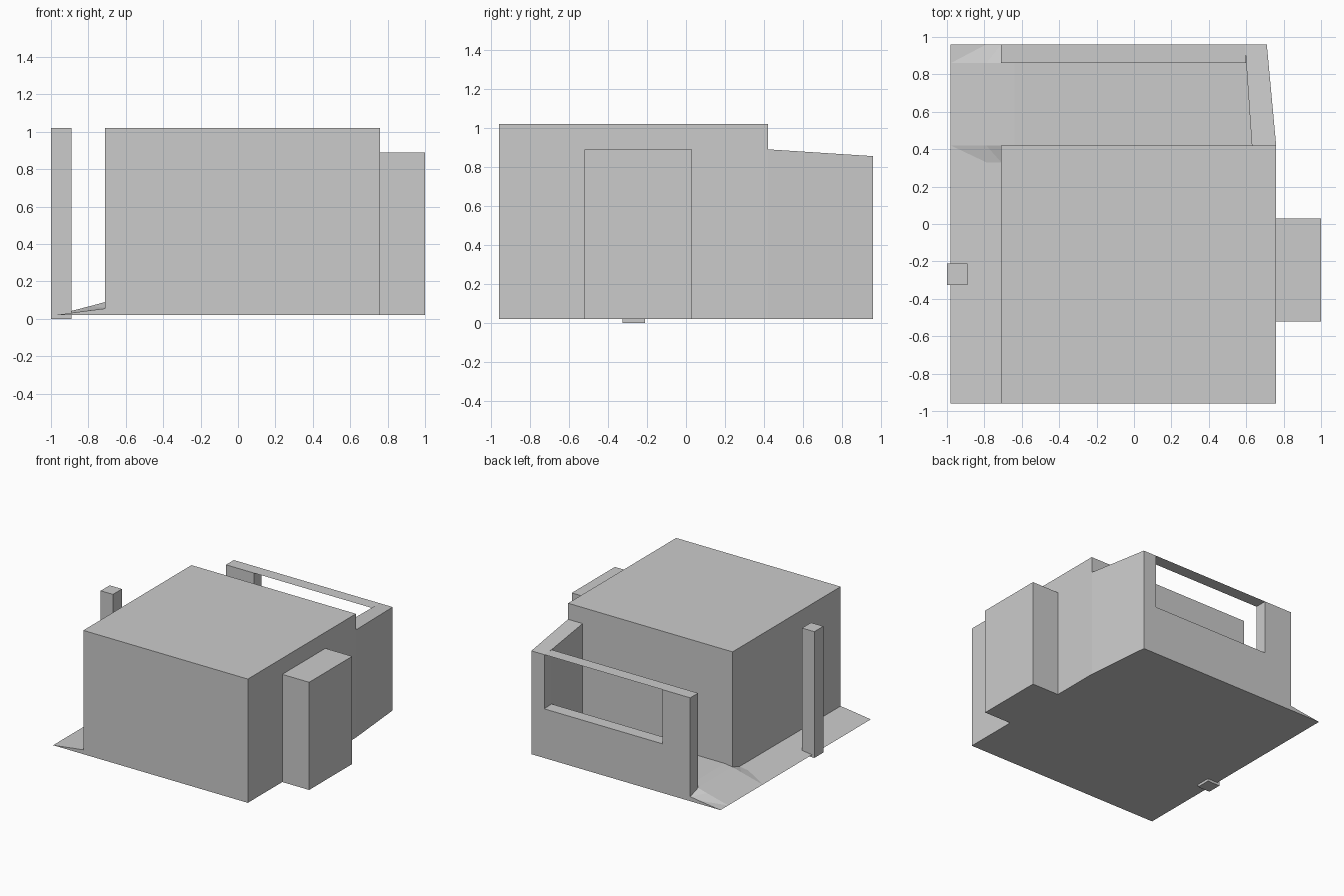
import bpy, bmesh
from mathutils import Vector

if "Cube" in bpy.data.objects:
    bpy.data.objects.remove(bpy.data.objects["Cube"])

BASE, EAVE, ROOF = 0.02, 0.855, 1.02


def finish(name, bm):
    mesh = bpy.data.meshes.new(name)
    bm.to_mesh(mesh)
    bm.free()
    obj = bpy.data.objects.new(name, mesh)
    bpy.context.collection.objects.link(obj)
    return obj


def prism(name, outline, sweep, top=None):
    """Extrude a planar outline; top(v) may adjust the height of moved points."""
    bm = bmesh.new()
    low = [bm.verts.new(p) for p in outline]
    high = [bm.verts.new(Vector(p) + Vector(sweep)) for p in outline]
    if top:
        for v in high:
            v.co.z = top(v.co)
    bm.faces.new(low)
    bm.faces.new(high)
    n = len(low)
    for i in range(n):
        j = (i + 1) % n
        bm.faces.new((low[i], low[j], high[j], high[i]))
    bmesh.ops.recalc_face_normals(bm, faces=bm.faces)
    return finish(name, bm)


def box(name, x0, x1, y0, y1, z0, z1):
    return prism(name, [(x0, y0, z0), (x1, y0, z0), (x1, y1, z0), (x0, y1, z0)],
                 (0, 0, z1 - z0))


def sheets(name, polygons):
    bm = bmesh.new()
    for poly in polygons:
        bm.faces.new([bm.verts.new(p) for p in poly])
    bmesh.ops.remove_doubles(bm, verts=bm.verts, dist=0.0005)
    return finish(name, bm)


def rect(x0, x1, y0, y1, z):
    return [(x0, y0, z), (x1, y0, z), (x1, y1, z), (x0, y1, z)]


# main block with the side stack
house = box("house_body", -0.71, 0.76, -0.96, 0.42, BASE, ROOF)
stack = box("side_stack", 0.60, 1.00, -0.52, 0.03, BASE, 0.89)

# terrace walls: sloping side wall and back wall with a window opening
side = [(0.70, 0.30), (0.76, 0.42), (0.71, 0.96), (0.594, 0.96),
        (0.60, 0.86), (0.63, 0.42), (0.63, 0.30)]
side_wall = prism("terrace_side_wall", [(x, y, BASE) for x, y in side], (0, 0, 1),
                  lambda p: 0.89 - 0.035 * min(max((p.y - 0.42) / 0.44, 0), 1))
back = [(-0.71, BASE), (0.65, BASE), (0.65, 0.417), (-0.46, 0.417),
        (-0.46, EAVE), (-0.71, EAVE)]
back_wall = prism("terrace_back_wall", [(x, 0.86, z) for x, z in back], (0, 0.10, 0))

# merge the solids into one shell
for part in (stack, side_wall, back_wall):
    mod = house.modifiers.new("union", "BOOLEAN")
    mod.operation = "UNION"
    mod.solver = "EXACT"
    mod.object = part
    bpy.context.view_layer.objects.active = house
    bpy.ops.object.modifier_apply(modifier=mod.name)
    bpy.data.objects.remove(part)

# thin rim above the opening
sheets("window_rim", [rect(-0.46, 0.597, 0.86, 0.96, EAVE)])

# sloping apron, raised where it runs into the terrace
xs = (-0.98, -0.79, -0.71)
rows = [(-0.96, BASE, 0.045, 0.055), (0.33, BASE, 0.048, 0.06),
        (0.42, BASE, 0.068, 0.09), (0.86, BASE, 0.068, 0.09),
        (0.96, BASE, 0.045, 0.057)]
polys = []
for a, b in zip(rows, rows[1:]):
    for i in range(2):
        q = [(xs[i], a[0], a[i + 1]), (xs[i + 1], a[0], a[i + 2]),
             (xs[i + 1], b[0], b[i + 2]), (xs[i], b[0], b[i + 1])]
        if a[0] < 0.4:
            polys += [[q[0], q[1], q[3]], [q[1], q[2], q[3]]]
        else:
            polys += [[q[0], q[1], q[2]], [q[0], q[2], q[3]]]
# apron ends
front, rear = rows[0], rows[-1]
for r, order in ((front, 1), (rear, -1)):
    end = [(xs[0], r[0], BASE), (xs[2], r[0], BASE),
           (xs[2], r[0], r[3]), (xs[1], r[0], r[2])]
    polys.append(end[::order])
# terrace floor
polys.append([(-0.71, 0.42, 0.09), (-0.64, 0.42, 0.10),
              (-0.64, 0.86, 0.10), (-0.71, 0.86, 0.09)])
polys.append([(-0.64, 0.42, 0.10), (0.63, 0.42, 0.10),
              (0.60, 0.86, 0.10), (-0.64, 0.86, 0.10)])
sheets("ground_apron", polys)

# underside of apron and terrace
sheets("underside", [rect(-0.98, -0.71, -0.96, 0.96, BASE)[::-1],
                     [(-0.71, 0.86, BASE), (0.60, 0.86, BASE),
                      (0.63, 0.42, BASE), (-0.71, 0.42, BASE)]])

# free-standing post
box("corner_post", -1.00, -0.89, -0.325, -0.21, 0.0, ROOF)
